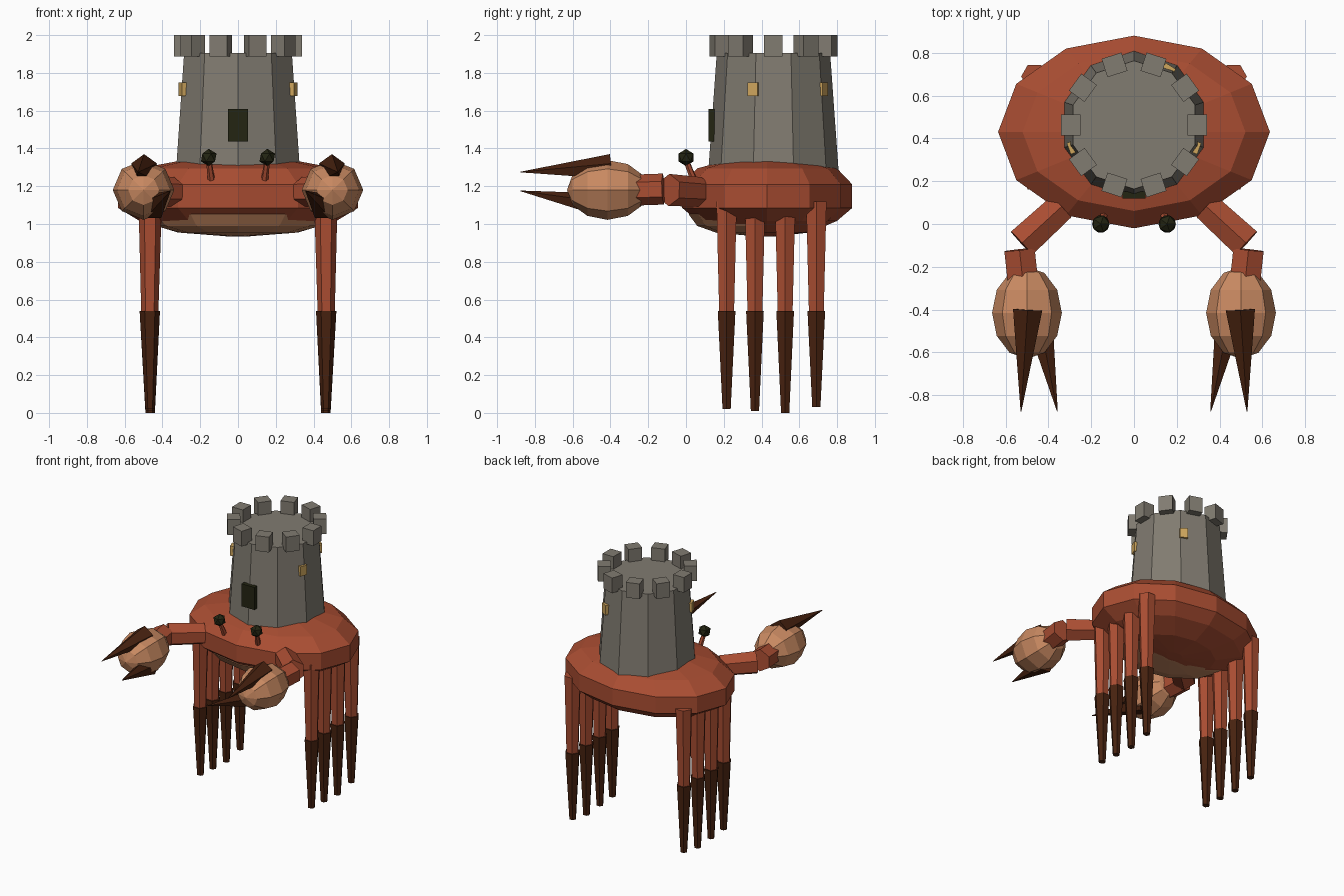
import bpy
import bmesh
from math import cos, sin, pi, radians
from mathutils import Vector, Matrix

if "Cube" in bpy.data.objects:
    bpy.data.objects.remove(bpy.data.objects["Cube"], do_unlink=True)


def material(name, rgb):
    m = bpy.data.materials.new(name)
    m.use_nodes = True
    m.diffuse_color = (*rgb, 1)
    m.node_tree.nodes["Principled BSDF"].inputs["Base Color"].default_value = (*rgb, 1)
    return m


RED = material("shell red", (0.40, 0.075, 0.032))
TAN = material("claw tan", (0.58, 0.25, 0.12))
BROWN = material("dark brown", (0.065, 0.016, 0.005))
STONE = material("stone grey", (0.22, 0.20, 0.165))
GOLD = material("window gold", (0.62, 0.38, 0.11))
DARK = material("dark olive", (0.017, 0.018, 0.006))


def finish(name, bm, mat):
    bmesh.ops.recalc_face_normals(bm, faces=bm.faces)
    mesh = bpy.data.meshes.new(name)
    bm.to_mesh(mesh)
    bm.free()
    mesh.materials.append(mat)
    obj = bpy.data.objects.new(name, mesh)
    bpy.context.collection.objects.link(obj)
    return obj


def lathe(name, profile, sides, centre, scale, mat, start=-pi / 2):
    """Stack of rings (radius, z), capped at both ends."""
    bm = bmesh.new()
    rings = []
    for r, z in profile:
        rings.append([bm.verts.new((centre[0] + scale[0] * r * cos(start + 2 * pi * i / sides),
                                    centre[1] + scale[1] * r * sin(start + 2 * pi * i / sides), z))
                      for i in range(sides)])
    for a, b in zip(rings, rings[1:]):
        for i in range(sides):
            j = (i + 1) % sides
            bm.faces.new((a[i], a[j], b[j], b[i]))
    bm.faces.new(rings[0])
    bm.faces.new(rings[-1])
    return finish(name, bm, mat)


def limb(name, a, b, r1, r2, sides, mat):
    """Tapered prism or cone from a to b."""
    a, b = Vector(a), Vector(b)
    d = b - a
    bm = bmesh.new()
    m = Matrix.Translation((a + b) / 2) @ d.to_track_quat('Z', 'Y').to_matrix().to_4x4()
    bmesh.ops.create_cone(bm, cap_ends=True, segments=sides, radius1=r1, radius2=r2,
                          depth=d.length, matrix=m)
    return finish(name, bm, mat)


def box(name, centre, size, angle, mat):
    bm = bmesh.new()
    m = Matrix.Translation(centre) @ Matrix.Rotation(angle, 4, 'Z') @ Matrix.Diagonal((*size, 1))
    bmesh.ops.create_cube(bm, size=1, matrix=m)
    return finish(name, bm, mat)


# Shell and belly
lathe("shell", [(0.1, 0.935), (0.5, 0.955), (0.82, 1.016), (1, 1.085), (1, 1.21),
                (0.82, 1.295), (0.5, 1.333), (0.1, 1.34)], 12, (0, 0.43), (0.635, 0.45), RED)
lathe("belly", [(0.1, 0.937), (0.6, 0.953), (0.88, 0.99), (1, 1.05), (0.85, 1.1)],
      12, (0, 0.385), (0.5, 0.37), TAN)

# Castle tower
TY = 0.463
lathe("tower", [(0.345, 1.28), (0.3, 1.905)], 10, (0, TY), (1, 1), STONE)
for i in range(10):
    t = i * pi / 5
    box(f"merlon_{i + 1}", (0.295 * cos(t), TY + 0.295 * sin(t), 1.943),
        (0.09, 0.098, 0.115), t, STONE)
for i, deg in enumerate((-20, 200, 58)):
    t = radians(deg)
    box(f"window_{i + 1}", (0.307 * cos(t), TY + 0.307 * sin(t), 1.713),
        (0.035, 0.056, 0.073), t, GOLD)
box("door", (0, 0.135, 1.523), (0.108, 0.032, 0.17), 0, DARK)

# Paired parts
for side, s in (("left", 1), ("right", -1)):
    # Eyes
    limb(f"{side}_eye_stalk", (s * 0.138, 0.05, 1.21), (s * 0.155, 0, 1.34), 0.02, 0.015, 6, RED)
    bm = bmesh.new()
    bmesh.ops.create_icosphere(bm, subdivisions=1, radius=0.046,
                               matrix=Matrix.Translation((s * 0.155, 0, 1.352)))
    finish(f"{side}_eye", bm, DARK)

    # Arm and claw
    limb(f"{side}_upper_arm", (s * 0.34, 0.08, 1.17), (s * 0.525, -0.09, 1.18),
         0.078, 0.085, 6, RED)
    limb(f"{side}_wrist", (s * 0.535, -0.12, 1.185), (s * 0.52, -0.26, 1.18),
         0.082, 0.082, 6, RED)
    bm = bmesh.new()
    m = (Matrix.Translation((s * 0.5, -0.415, 1.18)) @ Matrix.Diagonal((0.163, 0.215, 0.158, 1))
         @ Matrix.Rotation(pi / 2, 4, 'X'))
    bmesh.ops.create_uvsphere(bm, u_segments=8, v_segments=6, radius=1, matrix=m)
    finish(f"{side}_claw", bm, TAN)
    limb(f"{side}_upper_pincer", (s * 0.497, -0.4, 1.298), (s * 0.528, -0.875, 1.275),
         0.072, 0.002, 5, BROWN)
    limb(f"{side}_lower_pincer", (s * 0.45, -0.41, 1.09), (s * 0.358, -0.875, 1.175),
         0.072, 0.002, 5, BROWN)

    # Four walking legs
    for i, (y, foot) in enumerate(((0.215, 0.02), (0.365, 0.01), (0.525, 0), (0.69, 0.03))):
        limb(f"{side}_upper_leg_{i + 1}", (s * 0.465, y, 1.12), (s * 0.467, y, 0.52),
             0.062, 0.045, 6, RED)
        limb(f"{side}_lower_leg_{i + 1}", (s * 0.467, y, 0.54), (s * 0.465, y, foot),
             0.054, 0.025, 6, BROWN)
